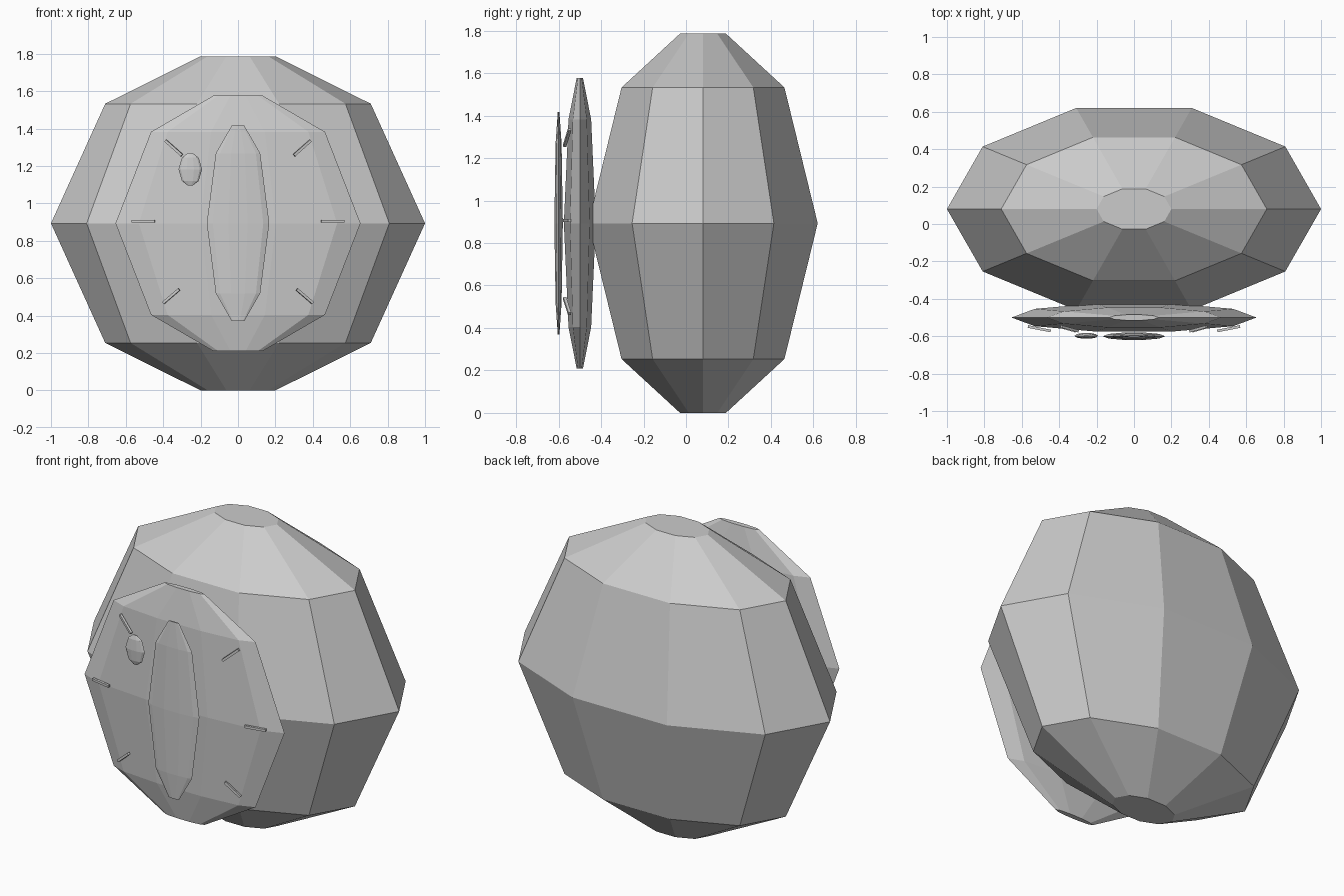
import bpy, bmesh, math
from mathutils import Vector

if "Cube" in bpy.data.objects:
    bpy.data.objects.remove(bpy.data.objects["Cube"])

grey = bpy.data.materials.new("light grey")
grey.diffuse_color = (0.6, 0.6, 0.6, 1)
grey.use_nodes = True
grey.node_tree.nodes["Principled BSDF"].inputs["Base Color"].default_value = grey.diffuse_color

# (height, radius) of the faceted barrel profile
PROFILE = [(-1, 0.2), (-0.716, 0.71), (0, 1), (0.716, 0.71), (1, 0.2)]
SIDES = 10


def finish(name, bm):
    bmesh.ops.recalc_face_normals(bm, faces=bm.faces)
    mesh = bpy.data.meshes.new(name)
    bm.to_mesh(mesh)
    bm.free()
    mesh.materials.append(grey)
    obj = bpy.data.objects.new(name, mesh)
    bpy.context.collection.objects.link(obj)
    return obj


def faceted_ball(name, centre, radii):
    """Ten-sided, four-band ball with flat caps, scaled on each axis."""
    bm = bmesh.new()
    rings = []
    for h, r in PROFILE:
        ring = []
        for i in range(SIDES):
            a = math.tau * i / SIDES
            ring.append(bm.verts.new((centre[0] + radii[0] * r * math.cos(a),
                                      centre[1] + radii[1] * r * math.sin(a),
                                      centre[2] + radii[2] * h)))
        rings.append(ring)
    for low, high in zip(rings, rings[1:]):
        for i in range(SIDES):
            j = (i + 1) % SIDES
            bm.faces.new((low[i], low[j], high[j], high[i]))
    bm.faces.new(rings[0])
    bm.faces.new(rings[-1])
    return finish(name, bm)


def rod(name, start, end, width=0.014):
    """Thin square bar between two points."""
    a, b = Vector(start), Vector(end)
    bm = bmesh.new()
    bmesh.ops.create_cube(bm, size=1)
    bmesh.ops.scale(bm, vec=(width, width, (b - a).length), verts=bm.verts)
    obj = finish(name, bm)
    obj.location = (a + b) / 2
    obj.rotation_euler = (b - a).to_track_quat('Z', 'Y').to_euler()
    return obj


# Body, face disc and the raised details on the disc
faceted_ball("body", (0, 0.08, 0.893), (1, 0.568, 0.893))
faceted_ball("face_disc", (0, -0.5, 0.893), (0.655, 0.079, 0.683))
faceted_ball("centre_ridge", (0, -0.6, 0.893), (0.167, 0.021, 0.523))
faceted_ball("small_bead", (-0.255, -0.598, 1.182), (0.063, 0.016, 0.087))

# Three short ticks on each side of the disc
TICKS = [("upper", 0.30, 1.257, 0.388, 1.335),
         ("middle", 0.445, 0.905, 0.567, 0.905),
         ("lower", 0.315, 0.54, 0.4, 0.467)]
for side, s in (("left", -1), ("right", 1)):
    for level, x0, z0, x1, z1 in TICKS:
        rod(f"{level}_{side}_tick", (s * x0, -0.572, z0), (s * x1, -0.548, z1))
